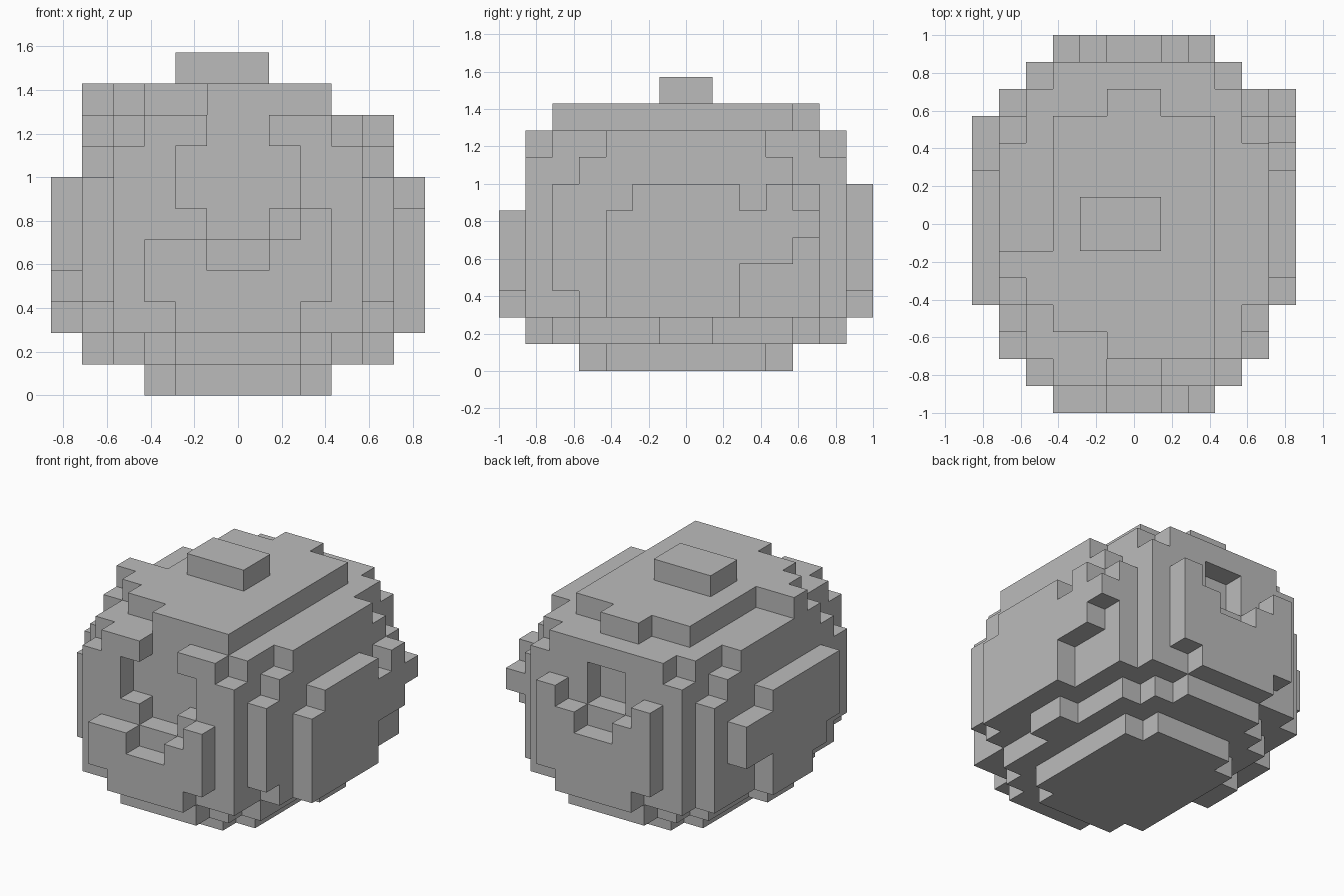
import bpy
import bmesh
from mathutils import Vector

UNIT = 1 / 7  # edge of one building cube

if "Cube" in bpy.data.objects:
    bpy.data.objects.remove(bpy.data.objects["Cube"], do_unlink=True)

grey = bpy.data.materials.new("plain_grey")
grey.use_nodes = True
COLOUR = (0.5, 0.5, 0.5, 1)
grey.diffuse_color = COLOUR
grey.node_tree.nodes["Principled BSDF"].inputs["Base Color"].default_value = COLOUR


def box(x0, x1, y0, y1, z0, z1):
    """Set of cube cells filling a block."""
    return {(x, y, z) for x in range(x0, x1) for y in range(y0, y1) for z in range(z0, z1)}


def sym(x0, x1, y0, y1, z0, z1):
    """A block and its mirror image across x."""
    return box(x0, x1, y0, y1, z0, z1) | box(-x1, -x0, y0, y1, z0, z1)


def build(name, cells):
    """Skin the outside of a set of cells and merge the flat faces."""
    bm = bmesh.new()
    for cell in cells:
        for axis in range(3):
            for side in (0, 1):
                neighbour = list(cell)
                neighbour[axis] += 2 * side - 1
                if tuple(neighbour) in cells:
                    continue
                corners = []
                for a, b in ((0, 0), (1, 0), (1, 1), (0, 1)):
                    p = Vector(cell)
                    p[axis] += side
                    p[(axis + 1) % 3] += a
                    p[(axis + 2) % 3] += b
                    corners.append(bm.verts.new(p * UNIT))
                bm.faces.new(corners if side else corners[::-1])
    bmesh.ops.remove_doubles(bm, verts=bm.verts, dist=UNIT / 100)
    bmesh.ops.dissolve_limit(bm, angle_limit=0.01, verts=bm.verts, edges=bm.edges)
    mesh = bpy.data.meshes.new(name)
    bm.to_mesh(mesh)
    bm.free()
    mesh.materials.append(grey)
    obj = bpy.data.objects.new(name, mesh)
    bpy.context.collection.objects.link(obj)


# Main body: core, stepped flanks, front and back walls
body = box(-4, 4, -5, 5, 2, 9)
body |= sym(4, 5, -3, 3, 2, 9)
body |= sym(4, 5, -4, 4, 2, 8)
body |= sym(4, 5, -5, -4, 3, 7) | sym(4, 5, 4, 5, 2, 7)
for y in (-6, 5):
    body |= box(-4, 4, y, y + 1, 2, 8) | box(-3, 3, y, y + 1, 8, 9)
# Recesses in the walls
body -= box(-2, 2, -6, -5, 6, 8) | box(-1, 1, -6, -5, 5, 9)
body -= box(-1, 1, 5, 6, 6, 8)
build("body", body)

# Stepped base
lower = set()
for half_x, half_y in ((5, 1), (4, 4), (3, 5), (2, 6)):
    lower |= box(-half_x, half_x, -half_y, half_y, 1, 2)
build("lower_step", lower)
build("foot", box(-3, 3, -3, 3, 0, 1) | box(-2, 2, -4, 4, 0, 1))

# Cap with side lug, and the knob on it
cap = box(-3, 3, -4, 4, 9, 10) | box(-1, 1, 4, 5, 9, 10) | box(-1, 3, -5, -4, 9, 10)
cap |= box(-5, -3, -2, -1, 9, 10) | box(-4, -3, -3, -2, 9, 10)
build("cap", cap)
build("knob", box(-2, 1, -1, 1, 10, 11))

# Front plate with a notched top edge
front = box(-2, 2, -7, -6, 2, 3) | box(-3, 3, -7, -6, 3, 5) | box(2, 3, -7, -6, 5, 6)
build("front_plate", front - box(-1, 1, -7, -6, 4, 5))

# Back plate with a stepped bowl in its top edge
back = box(-2, 2, 6, 7, 2, 5) | box(-3, 3, 6, 7, 3, 5)
back |= sym(1, 2, 6, 7, 5, 6) | sym(2, 3, 6, 7, 5, 7)
build("back_plate", back)

# Side panels
left = box(5, 6, -3, 2, 2, 6) | box(5, 6, -2, 2, 6, 7)
left |= box(5, 6, 2, 4, 4, 6) | box(5, 6, 3, 4, 6, 7) | box(5, 6, 4, 5, 5, 6)
build("left_panel", left)

right = box(-6, -5, -1, 2, 2, 7) | box(-6, -5, -2, -1, 3, 7)
right |= box(-6, -5, -3, -2, 4, 7) | box(-6, -5, 2, 4, 4, 6)
build("right_panel", right)
